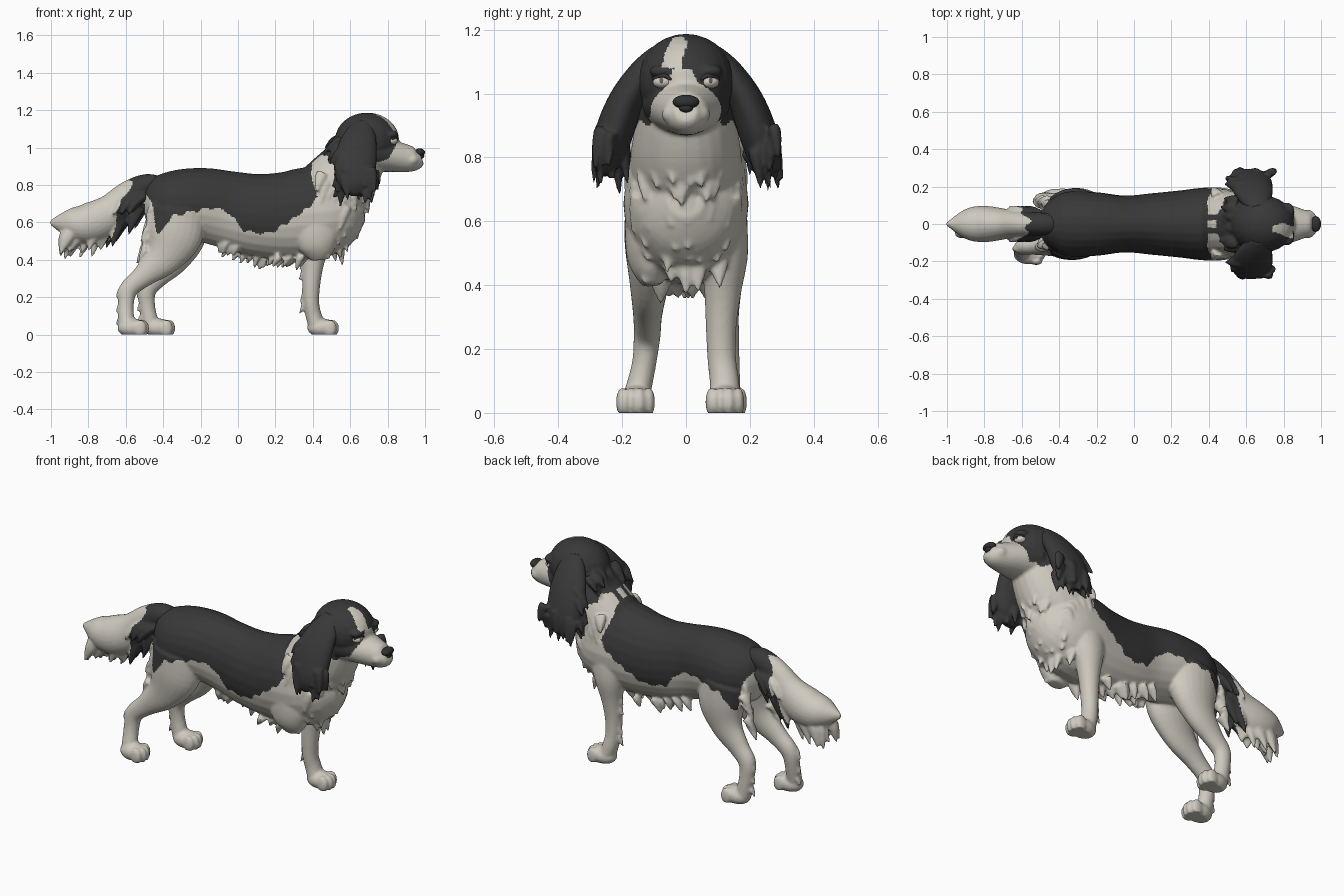
import bpy, bmesh, math, random
from mathutils import Vector, Matrix

random.seed(4)
rnd = random.uniform
if "Cube" in bpy.data.objects:
    bpy.data.objects.remove(bpy.data.objects["Cube"], do_unlink=True)


def material(name, rgb):
    m = bpy.data.materials.new(name)
    m.use_nodes = True
    m.diffuse_color = (*rgb, 1)
    m.node_tree.nodes["Principled BSDF"].inputs["Base Color"].default_value = (*rgb, 1)
    return m


CREAM, BLACK, NOSE, IRIS = 0, 1, 2, 3
MATS = [material("cream fur", (0.62, 0.59, 0.52)), material("black fur", (0.04, 0.04, 0.04)),
        material("nose black", (0.03, 0.03, 0.03)), material("iris grey", (0.12, 0.11, 0.1))]


def finish(bm, name):
    bmesh.ops.recalc_face_normals(bm, faces=bm.faces)
    me = bpy.data.meshes.new(name)
    bm.to_mesh(me)
    bm.free()
    for m in MATS:
        me.materials.append(m)
    me.shade_smooth()
    ob = bpy.data.objects.new(name, me)
    bpy.context.scene.collection.objects.link(ob)
    return ob


def fuse(bm, name, is_black):
    """Melt overlapping shells into one skin and paint it by a rule."""
    ob = finish(bm, name)
    mod = ob.modifiers.new("fuse", 'REMESH')
    mod.mode = 'VOXEL'
    mod.voxel_size = .008
    mod = ob.modifiers.new("soften", 'SMOOTH')
    mod.iterations = 3
    me = bpy.data.meshes.new_from_object(ob.evaluated_get(bpy.context.evaluated_depsgraph_get()))
    ob.modifiers.clear()
    ob.data = me
    me.materials.clear()
    for m in MATS:
        me.materials.append(m)
    for v in me.vertices:
        v.co.z = max(v.co.z, 0)
    for p in me.polygons:
        p.material_index = BLACK if is_black(*p.center) else CREAM
    me.shade_smooth()


def loft(bm, pts, side=(0, 1, 0), n=24, steps=5, mat=CREAM):
    """Smooth tube through (x, y, z, half width, half depth) stations."""
    k = [Vector(p) for p in pts]
    k = [k[0]] + k + [k[-1]]
    path = []
    for p0, p1, p2, p3 in zip(k, k[1:], k[2:], k[3:]):
        for i in range(steps):
            t = i / steps
            path.append(0.5 * (2 * p1 + (p2 - p0) * t + (2 * p0 - 5 * p1 + 4 * p2 - p3) * t * t
                               + (3 * p1 - p0 - 3 * p2 + p3) * t ** 3))
    path.append(k[-1])
    rings = []
    for i, p in enumerate(path):
        a, b = path[max(i - 1, 0)], path[min(i + 1, len(path) - 1)]
        t = (Vector(b[:3]) - Vector(a[:3])).normalized()
        s = Vector(side)
        s = (s - t * s.dot(t)).normalized()
        u = t.cross(s)
        rings.append([bm.verts.new(Vector(p[:3]) + s * p[3] * math.cos(j * math.tau / n)
                                   + u * p[4] * math.sin(j * math.tau / n)) for j in range(n)])
    faces = [bm.faces.new(rings[0]), bm.faces.new(rings[-1])]
    for r, q in zip(rings, rings[1:]):
        faces += [bm.faces.new((r[j], r[(j + 1) % n], q[(j + 1) % n], q[j])) for j in range(n)]
    for f in faces:
        f.material_index = mat


def ball(bm, loc, size, mat=CREAM):
    vs = bmesh.ops.create_uvsphere(bm, u_segments=24, v_segments=14, radius=1,
                                   matrix=Matrix.LocRotScale(Vector(loc), None, Vector(size)))["verts"]
    for f in {f for v in vs for f in v.link_faces}:
        f.material_index = mat


def tuft(bm, base, tip, r, side=(0, 1, 0)):
    """Pointed lock of fur that droops from base to tip."""
    b, e = Vector(base), Vector(tip)
    m = (b + e) / 2 + (e - b).length * Vector((0, 0, .1))
    loft(bm, [(*b, r, r * .7), (*m, r * .85, r * .6), (*e, .005, .005)], side, 10, 3)


def lookup(table, x):
    for (x0, z0), (x1, z1) in zip(table, table[1:]):
        if x0 <= x <= x1:
            return z0 + (z1 - z0) * (x - x0) / (x1 - x0)
    return 9


# Torso, neck, skull and muzzle
bm = bmesh.new()
loft(bm, [(-.5, 0, .7, .06, .07), (-.46, 0, .7, .12, .14), (-.36, 0, .695, .172, .18), (-.2, 0, .695, .17, .197),
          (-.05, 0, .668, .152, .207), (.1, 0, .64, .165, .22), (.25, 0, .635, .18, .235), (.38, 0, .65, .195, .245),
          (.5, 0, .66, .19, .23), (.6, 0, .67, .15, .17), (.67, 0, .68, .06, .07)])
loft(bm, [(.43, 0, .7, .18, .19), (.55, 0, .82, .172, .187), (.62, 0, .915, .155, .165), (.67, 0, 1, .135, .13)])
ball(bm, (.69, 0, 1.04), (.172, .152, .147))
loft(bm, [(.72, 0, .97, .14, .1), (.82, 0, .955, .108, .086), (.9, 0, .942, .08, .074), (.95, 0, .938, .062, .06),
          (.98, 0, .948, .035, .035)])
for s in (1, -1):
    ball(bm, (.93, .032 * s, .935), (.042, .044, .035))
    ball(bm, (.82, .07 * s, 1.07), (.038, .045, .022))
ball(bm, (.91, 0, .892), (.035, .04, .022))

# Front leg, front stump and the staggered hind legs
loft(bm, [(.42, .1, .62, .09, .13), (.41, .12, .5, .075, .09), (.4, .115, .38, .058, .06), (.392, .11, .27, .048, .048),
          (.392, .112, .17, .045, .042), (.405, .12, .1, .046, .043), (.425, .122, .04, .05, .045)])
loft(bm, [(.42, -.1, .64, .09, .14), (.42, -.115, .52, .075, .12), (.43, -.11, .45, .06, .09),
          (.435, -.105, .4, .03, .045)])
loft(bm, [(-.32, -.09, .66, .1, .15), (-.34, -.105, .53, .088, .15), (-.4, -.115, .41, .062, .1),
          (-.51, -.12, .31, .046, .06), (-.585, -.122, .24, .042, .05), (-.6, -.132, .15, .038, .042),
          (-.595, -.155, .05, .042, .045)])
loft(bm, [(-.32, .09, .66, .1, .15), (-.31, .105, .53, .088, .14), (-.35, .115, .41, .062, .095),
          (-.43, .12, .31, .046, .06), (-.485, .125, .24, .042, .05), (-.485, .13, .15, .038, .042),
          (-.465, .13, .05, .042, .045)])
for x, y in ((.45, .122), (-.565, -.158), (-.425, .13)):
    ball(bm, (x, y, .036), (.08, .058, .05))
    for i in range(4):
        d = i - 1.5
        ball(bm, (x + .058 - .007 * d * d, y + .028 * d, .034), (.034, .019, .046))

# Belly, thigh, elbow and hock feathering
for i in range(24):
    x, y = -.1 + .019 * i, rnd(-.09, .09)
    top = .5 - max(0, min(x + .1, .25)) * .32
    tuft(bm, (x + .02, y, top), (x - rnd(.0, .03), y, top - rnd(.05, .085)), .032)
for s in (1, -1):
    for i in range(7):
        x, z = -.44 - .008 * i, .7 - .04 * i
        tuft(bm, (x, rnd(.09, .13) * s, z), (x - rnd(.035, .055), .12 * s, z - .08), .03)
for i in range(5):
    z = .43 - .06 * i
    tuft(bm, (.375, .11, z), (rnd(.325, .345), .115, z - .08), .022)
for x, y in ((-.61, -.132), (-.5, .13)):
    for z in (.26, .18, .11):
        tuft(bm, (x, y, z), (x - .04, y, z - .06), .022)

# Chest ruff, shoulder locks and nape locks
FRONT = [(.4, .46), (.42, .5), (.5, .58), (.6, .64), (.7, .69), (.8, .73), (.9, .75)]
for row in range(6):
    z = .5 + .065 * row
    for j in range(-2, 3):
        y = .05 * j + rnd(-.02, .02)
        x = lookup(FRONT, z) - .04 - 5 * y * y
        tuft(bm, (x, y, z), (x + rnd(.015, .03), y * 1.1, z - rnd(.09, .13)), .036)
for s in (1, -1):
    for i in range(6):
        x, z = .45 + .025 * i, .86 - .035 * i
        tuft(bm, (x, .15 * s, z), (x - .03, (.196 - .006 * i) * s, z - rnd(.08, .13)), .033, (1, 0, 0))
for i in range(13):
    y, z = -.12 + .02 * i, rnd(1, 1.06)
    x = .535 + 1.5 * y * y
    tuft(bm, (x, y, z), (x - rnd(.06, .09), y * 1.15, z - rnd(.06, .09)), .03)

# Coat markings: saddle, head cap and blaze
SADDLE = [(-.52, .78), (-.46, .7), (-.435, .54), (-.4, .56), (-.355, .63), (-.26, .655), (-.125, .68), (-.02, .63),
          (.035, .55), (.17, .54), (.275, .605), (.38, .68), (.44, .75)]


def coat_black(x, y, z):
    wave = .008 * math.sin(70 * x + 40 * z)
    if .38 < x < .5 and z > .88 and abs(abs(y) - .035) < .014:
        return True
    if x < .44:
        return z > lookup(SADDLE, x) + wave and x < .4 + (.85 - z) * .2 + wave
    if z < .91 + wave or x > .81 + (z - .95) * .55 or (x < .475 + wave and z < .96):
        return False
    if z > 1.08:
        return x < .74 or abs(y + .04 - (z - 1.1) * .2) > .024 + wave
    return x < .74 or abs(y + .012) > .026 + (1.08 - z) * .5


fuse(bm, "coat", coat_black)

# Hanging ears with ragged ends
for s, name in ((1, "left_ear"), (-1, "right_ear")):
    bm = bmesh.new()
    loft(bm, [(.67, .08 * s, 1.13, .05, .03), (.655, .13 * s, 1.07, .085, .045), (.635, .186 * s, .98, .108, .055),
              (.625, .224 * s, .88, .112, .06), (.635, .247 * s, .8, .085, .05), (.65, .258 * s, .75, .04, .02)],
         (1, 0, 0))
    for i in range(18):
        x, z = .55 + .0105 * i, rnd(.82, .9)
        y = rnd(.2, .275) * s
        tuft(bm, (x, y, z), (x + rnd(-.02, .03), y + rnd(-.02, .04) * s, z - rnd(.09, .14)), .03, (1, 0, 0))
    for i in range(7):
        z = 1 - .03 * i
        tuft(bm, (.57, .2 * s, z), (rnd(.48, .53), rnd(.2, .26) * s, z - .09), .032)
    fuse(bm, name, lambda x, y, z: True)

# Plumed tail, dark at the root
bm = bmesh.new()
loft(bm, [(-.38, 0, .78, .05, .05), (-.48, 0, .8, .06, .06), (-.58, 0, .745, .065, .08), (-.68, 0, .65, .08, .1),
          (-.8, 0, .595, .097, .108), (-.9, 0, .595, .08, .08), (-1.005, 0, .6, .006, .012)])
for i in range(24):
    x = -.51 - .0175 * i
    z = .7 - (-.51 - x) * .38 - .04 * math.sin(math.pi * i / 23)
    y = rnd(-.05, .05)
    tuft(bm, (x, y, z), (max(x - rnd(.04, .09), -.95), y * 1.3, z - rnd(.11, .16)), .038, (1, 0, 0))
for s in (1, -1):
    for x in (-.5, -.54, -.58):
        tuft(bm, (x, .04 * s, .74), (x - .09, .095 * s, .64), .035)
fuse(bm, "tail", lambda x, y, z: x > -.58 - (.8 - z) * .38 + .014 * math.sin(y * 90))

# Nose
bm = bmesh.new()
ball(bm, (.972, 0, .974), (.028, .042, .022), NOSE)
ball(bm, (.982, 0, .955), (.014, .022, .014), NOSE)
finish(bm, "nose")

# Eyes with iris, rimmed by dark lids
bm = bmesh.new()
for s in (1, -1):
    ball(bm, (.824, .072 * s, 1.036), (.03, .032, .021), CREAM)
    ball(bm, (.841, .076 * s, 1.038), (.014, .011, .012), IRIS)
    loft(bm, [(.848, .045 * s, 1.044, .005, .005), (.848, .072 * s, 1.057, .008, .007),
              (.825, .104 * s, 1.045, .005, .005)], (1, 0, 0), 8, 4, BLACK)
finish(bm, "eyes")
